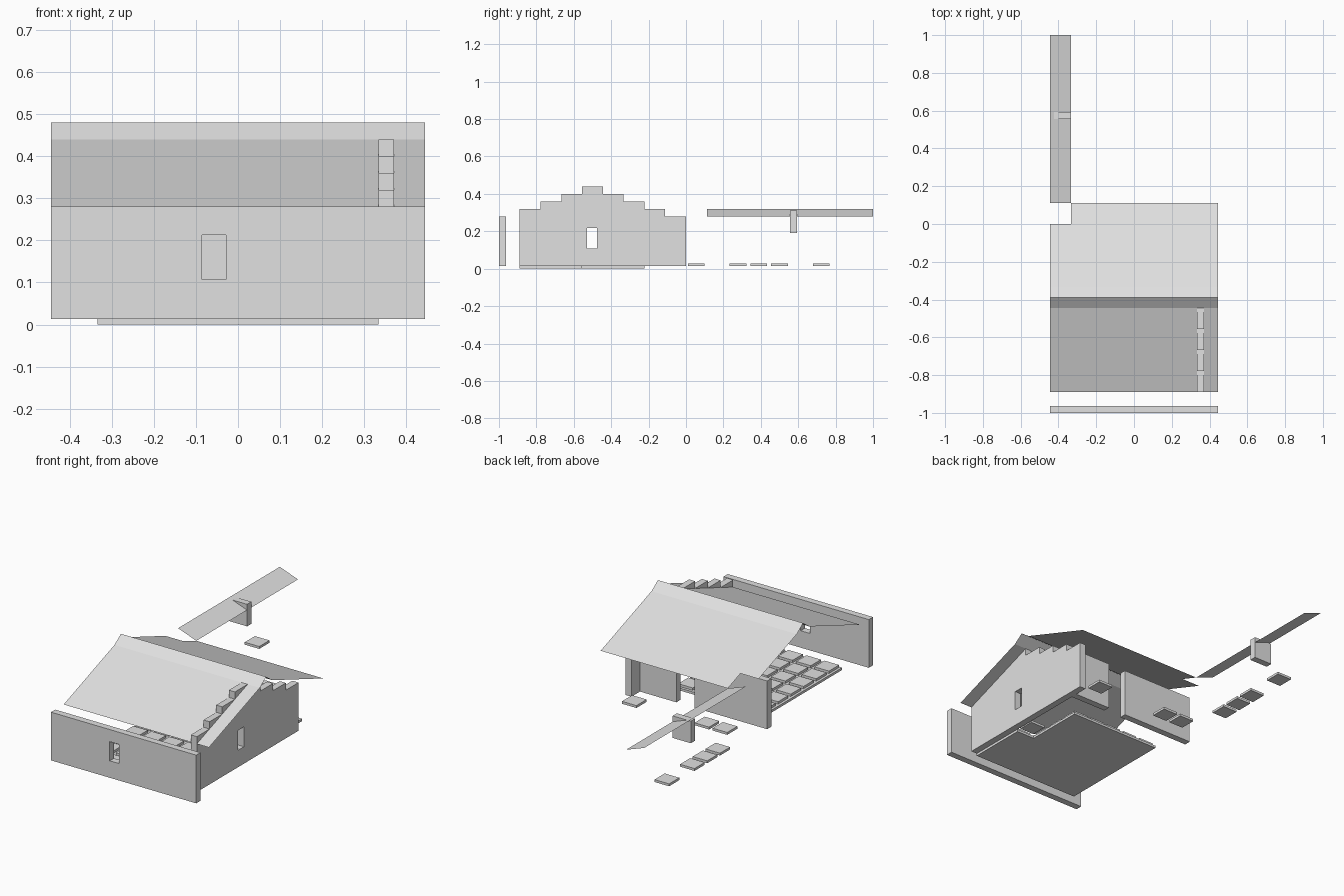
import bpy
import bmesh

cube = bpy.data.objects.get("Cube")
if cube:
    bpy.data.objects.remove(cube, do_unlink=True)

U = 1 / 9            # plan module
T = U / 3            # wall thickness
BASE = 0.0133        # underside of the walls
EAVE = 0.28
STEP = 0.04

mat = bpy.data.materials.new("pale_grey")
mat.use_nodes = True
GREY = (0.75, 0.75, 0.75, 1)
mat.diffuse_color = GREY
mat.node_tree.nodes["Principled BSDF"].inputs["Base Color"].default_value = GREY


def finish(name, bm):
    me = bpy.data.meshes.new(name)
    bm.to_mesh(me)
    bm.free()
    ob = bpy.data.objects.new(name, me)
    bpy.context.scene.collection.objects.link(ob)
    me.materials.append(mat)
    return ob


def extrude(name, points, offset):
    """Solid from a flat outline pushed along an offset."""
    bm = bmesh.new()
    face = bm.faces.new([bm.verts.new(p) for p in points])
    ext = bmesh.ops.extrude_face_region(bm, geom=[face])
    moved = [v for v in ext["geom"] if isinstance(v, bmesh.types.BMVert)]
    bmesh.ops.translate(bm, verts=moved, vec=offset)
    bmesh.ops.recalc_face_normals(bm, faces=bm.faces)
    return finish(name, bm)


def box(name, x0, x1, y0, y1, z0, z1):
    base = [(x0, y0, z0), (x1, y0, z0), (x1, y1, z0), (x0, y1, z0)]
    return extrude(name, base, (0, 0, z1 - z0))


def sheet(name, polygons):
    """Thin surface from a few joined polygons."""
    bm = bmesh.new()
    for poly in polygons:
        bm.faces.new([bm.verts.new(p) for p in poly])
    bmesh.ops.remove_doubles(bm, verts=bm.verts, dist=0.0001)
    return finish(name, bm)


def cut(wall, *bounds):
    """Cut a window opening through a wall."""
    cutter = box("window_cutter", *bounds)
    cutter.hide_render = True
    mod = wall.modifiers.new("window", "BOOLEAN")
    mod.operation = "DIFFERENCE"
    mod.solver = "EXACT"
    mod.object = cutter
    bpy.context.view_layer.objects.active = wall
    bpy.ops.object.modifier_apply(modifier=mod.name)
    bpy.data.objects.remove(cutter, do_unlink=True)


# Front garden wall with a window
front_wall = box("front_wall", -4 * U, 4 * U, -1, -1 + T, BASE, EAVE)
cut(front_wall, -0.085, -0.028, -1.1, -0.9, 0.107, 0.213)

# Stepped gable wall with a window
tops = [1, 2, 3, 4, 3, 2, 1, 0]
outline = [(3 * U, -8 * U, BASE)]
for i, level in enumerate(tops):
    for edge in (i, i + 1):
        outline.append((3 * U, (edge - 8) * U, EAVE + STEP * level))
outline.append((3 * U, 0, BASE))
gable_wall = extrude("gable_wall", outline, (T, 0, 0))
cut(gable_wall, 2.5 * U, 4 * U, -0.53, -0.477, 0.107, 0.217)

# Rear wall in two pieces, with a doorway between them
box("rear_wall_right", -4 * U, 0, -U, -U + T, BASE, EAVE)
box("rear_wall_left", U, 3 * U, -U, -U + T, BASE, EAVE)

# Roof: two thin slopes with a steeper ridge cap, notched at one rear corner
X = 4 * U
RIDGE = EAVE + 5 * STEP
CAP = EAVE + 4 * STEP
profile = [(-8 * U, EAVE), (-4 * U, CAP), (-3.5 * U, RIDGE), (-3 * U, CAP)]
strips = [[(-X, *a), (X, *a), (X, *b), (-X, *b)]
          for a, b in zip(profile, profile[1:])]
strips.append([(-X, -3 * U, CAP), (X, -3 * U, CAP), (X, U, EAVE),
               (-3 * U, U, EAVE), (-3 * U, 0, EAVE + STEP), (-X, 0, EAVE + STEP)])
sheet("main_roof", strips)

# Long walkway canopy, tilted sideways, and its hanging support
sheet("walkway_canopy", [[(-4 * U, U, EAVE + STEP), (-3 * U, U, EAVE),
                          (-3 * U, 1, EAVE), (-4 * U, 1, EAVE + STEP)]])
box("canopy_support", -4 * U, -3 * U, 5 * U, 5 * U + T, 0.19, 0.312)

# Floor slabs
box("front_floor", -3 * U, 3 * U, -8 * U, -5 * U, 0, BASE)
box("rear_floor", -3 * U, 2 * U, -5 * U, -2 * U, 0, BASE)

# Paving tiles: a grid inside, stepping stones outside
cells = [(i, j) for i in range(-3, 3) for j in range(-8, -2 + 0)
         if i < 2 or j < -4]
stones = [(2, 0), (-2, 0), (-3, 0), (-4, 2), (-4, 3), (-4, 4), (-4, 6)]
for kind, places in (("floor_tile", cells), ("stepping_stone", stones)):
    for i, j in places:
        x, y, h = (i + 0.5) * U, (j + 0.5) * U, 0.4 * U
        box(kind, x - h, x + h, y - h, y + h, 0.0156, 0.0289)
